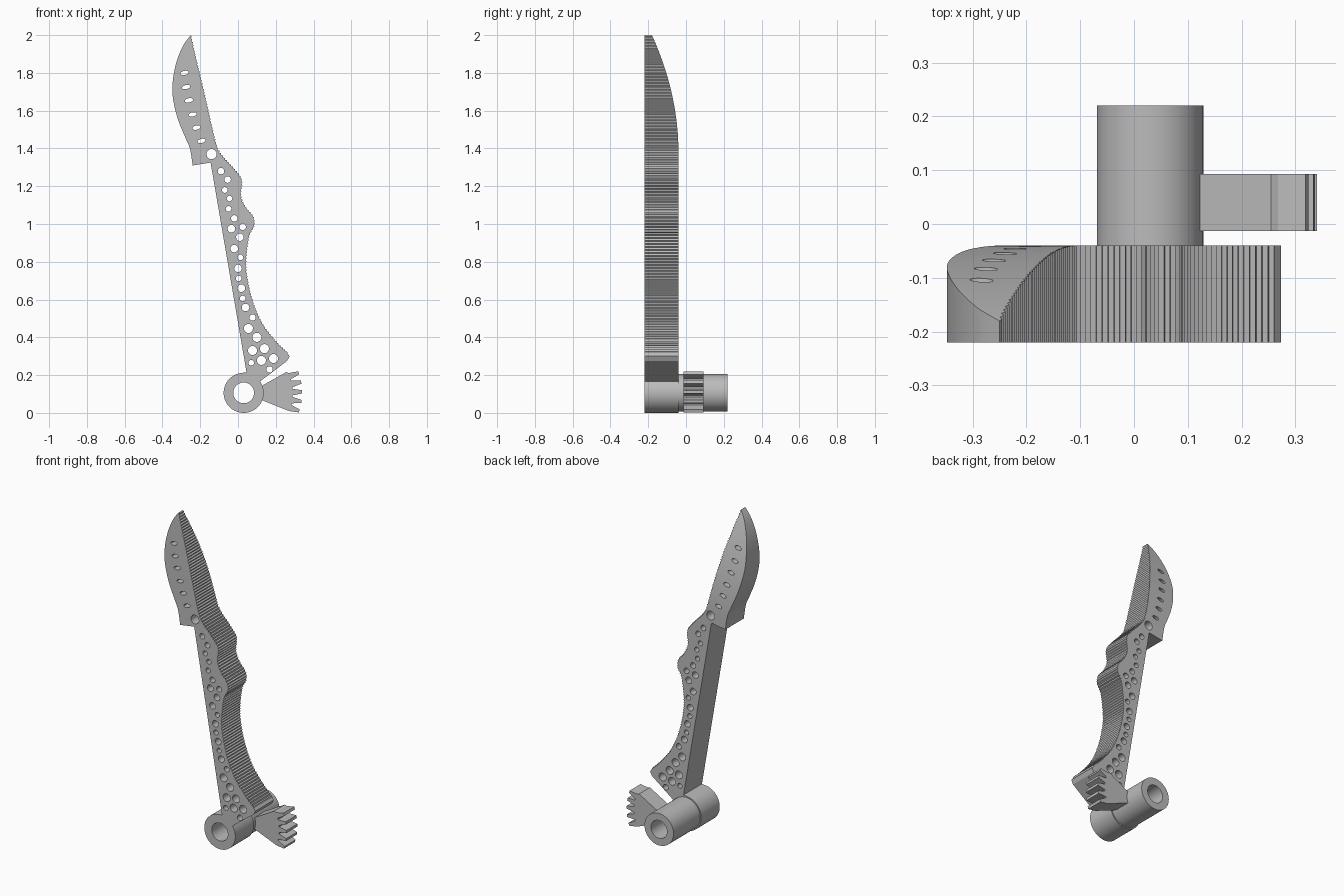
import bpy
import bmesh
from math import sin, cos, radians, pi
from mathutils import Vector

cube = bpy.data.objects.get("Cube")
if cube:
    bpy.data.objects.remove(cube, do_unlink=True)

# One plain grey for everything
grey = bpy.data.materials.new("plain grey")
grey.use_nodes = True
colour = (0.5, 0.5, 0.5, 1)
grey.diffuse_color = colour
grey.node_tree.nodes["Principled BSDF"].inputs["Base Color"].default_value = colour

HUB = Vector((0.03, 0.106))
FRONT, MIDDLE, BACK = -0.22, -0.04, 0.22


def polar(centre, radius, degrees):
    a = radians(degrees)
    return Vector((centre[0] + radius * cos(a), centre[1] + radius * sin(a)))


def arc(centre, radius, start, end, steps):
    return [polar(centre, radius, start + (end - start) * i / steps)
            for i in range(steps + 1)]


def ellipse(centre, width, height, tilt=0, steps=24):
    """Closed loop with half axes width and height."""
    t = radians(tilt)
    loop = []
    for i in range(steps):
        a = 2 * pi * i / steps
        u, v = width * cos(a), height * sin(a)
        loop.append(Vector((centre[0] + u * cos(t) - v * sin(t),
                            centre[1] + u * sin(t) + v * cos(t))))
    return loop


def smooth_path(points, steps=8):
    """Smooth path through all the points."""
    p = [Vector(q) for q in points]
    p = [p[0]] + p + [p[-1]]
    path = []
    for a, b, c, d in zip(p, p[1:], p[2:], p[3:]):
        for i in range(steps):
            t = i / steps
            path.append(0.5 * (2 * b + (c - a) * t
                               + (2 * a - 5 * b + 4 * c - d) * t * t
                               + (3 * b - a - 3 * c + d) * t ** 3))
    return path + [p[-1]]


def serrate(path, step, depth):
    """Even points along a path, every second one pushed sideways."""
    result, travelled = [path[0]], 0.0
    for a, b in zip(path, path[1:]):
        length = (b - a).length
        while travelled + length >= step * len(result):
            along = (b - a).normalized()
            side = Vector((-along.y, along.x))
            sign = 1 if len(result) % 2 else -1
            point = a + along * (step * len(result) - travelled)
            result.append(point + side * depth * sign)
        travelled += length
    return result


def plate(name, loops, near, far, taper=None):
    """Extrude an outline with holes from y = near to y = far."""
    curve = bpy.data.curves.new(name, "CURVE")
    curve.dimensions = "2D"
    curve.fill_mode = "BOTH"
    curve.extrude = (far - near) / 2
    for loop in loops:
        spline = curve.splines.new("POLY")
        spline.points.add(len(loop) - 1)
        for point, co in zip(spline.points, loop):
            point.co = (co[0], co[1], 0, 1)
        spline.use_cyclic_u = True
    source = bpy.data.objects.new(name + " outline", curve)
    bpy.context.collection.objects.link(source)
    bpy.context.view_layer.update()
    graph = bpy.context.evaluated_depsgraph_get()
    mesh = bpy.data.meshes.new_from_object(source.evaluated_get(graph))
    bpy.data.objects.remove(source, do_unlink=True)
    bpy.data.curves.remove(curve)

    bm = bmesh.new()
    bm.from_mesh(mesh)
    for v in bm.verts:
        x, z, depth = v.co
        v.co = (x, (near + far) / 2 - depth, z)
    bmesh.ops.remove_doubles(bm, verts=bm.verts, dist=0.00001)
    if taper:
        taper(bm, far)
    bmesh.ops.recalc_face_normals(bm, faces=bm.faces)
    bm.to_mesh(mesh)
    bm.free()
    mesh.name = name
    mesh.materials.clear()
    mesh.materials.append(grey)
    obj = bpy.data.objects.new(name, mesh)
    bpy.context.collection.objects.link(obj)
    bpy.ops.object.select_all(action="DESELECT")
    obj.select_set(True)
    bpy.context.view_layer.objects.active = obj
    bpy.ops.object.shade_smooth_by_angle(angle=radians(25))
    return obj


def thin_blade(bm, far, start=1.38, height=0.62, cuts=14):
    """Curve the back of the blade forward towards the tip."""
    for i in range(cuts):
        bmesh.ops.bisect_plane(
            bm, geom=bm.verts[:] + bm.edges[:] + bm.faces[:],
            plane_co=(0, 0, start + height * i / cuts), plane_no=(0, 0, 1))
    for v in bm.verts:
        if v.co.z > start and v.co.y > far - 0.01:
            v.co.y = far - 0.14 * ((v.co.z - start) / height) ** 2


# Blade arm: serrated edge, lower edge, hub, straight back, blade belly
edge = smooth_path([
    (-0.25, 2.0), (-0.23, 1.91), (-0.18, 1.7), (-0.12, 1.44), (-0.09, 1.37),
    (-0.01, 1.28), (0.02, 1.23), (0.015, 1.15), (0.04, 1.09), (0.08, 1.04),
    (0.085, 0.99), (0.06, 0.94), (0.045, 0.84), (0.045, 0.74), (0.075, 0.6),
    (0.125, 0.48), (0.195, 0.385), (0.265, 0.315)])
belly = smooth_path([
    (-0.24, 1.31), (-0.255, 1.4), (-0.28, 1.46), (-0.32, 1.56),
    (-0.345, 1.67), (-0.345, 1.76), (-0.325, 1.86), (-0.29, 1.945),
    (-0.25, 2.0)])
corner = [Vector((0.273, 0.3)), Vector((0.26, 0.275))]
hub_arc = arc(HUB, 0.106, 35, -260, 48)
back_edge = [Vector((0.045, 0.215)), Vector((-0.145, 1.325))]
outline = serrate(edge, 0.008, 0.003) + corner + hub_arc + back_edge + belly[:-1]

# Round holes grouped by radius
round_holes = {
    0.015: [(-0.07, 1.18), (-0.045, 1.135), (-0.05, 1.08), (0.013, 0.823),
            (0.003, 0.712), (0.025, 0.606), (0.07, 0.265)],
    0.017: [(-0.09, 1.28), (-0.055, 1.235), (-0.02, 1.03), (0.025, 0.985),
            (0.077, 0.505), (0.167, 0.23)],
    0.02: [(-0.035, 0.975), (0.01, 0.93), (-0.02, 0.87), (0, 0.765),
           (0.018, 0.66), (0.04, 0.558)],
    0.024: [(0.055, 0.447), (0.1, 0.4), (0.077, 0.33), (0.14, 0.34),
            (0.188, 0.288), (0.124, 0.278)],
    0.027: [(-0.14, 1.37)],
}
bore = ellipse(HUB, 0.055, 0.055, steps=40)
holes = [ellipse(c, r, r) for r, group in round_holes.items() for c in group]

# Slanted slots along the blade
slots = [(-0.283, 1.8), (-0.275, 1.725), (-0.26, 1.655),
         (-0.24, 1.58), (-0.22, 1.51), (-0.193, 1.44)]
holes += [ellipse(c, 0.022, 0.011, tilt=12) for c in slots]
plate("blade_arm", [outline, bore] + holes, FRONT, MIDDLE, thin_blade)

# Pivot tube behind the arm
plate("pivot_tube", [ellipse(HUB, 0.099, 0.099, steps=48), bore], MIDDLE, BACK)

# Toothed sector on the side of the tube
sector = [Vector((0.12, 0.07))]
for i in range(5):
    angle = -18 + 9.5 * i
    for offset, radius in ((-3.8, 0.26), (-1.5, 0.31), (1.5, 0.31), (3.8, 0.26)):
        sector.append(polar(HUB, radius, angle + offset))
sector += [polar(HUB, 0.25, 26), Vector((0.12, 0.14))]
plate("gear_sector", [sector], -0.013, 0.093)
